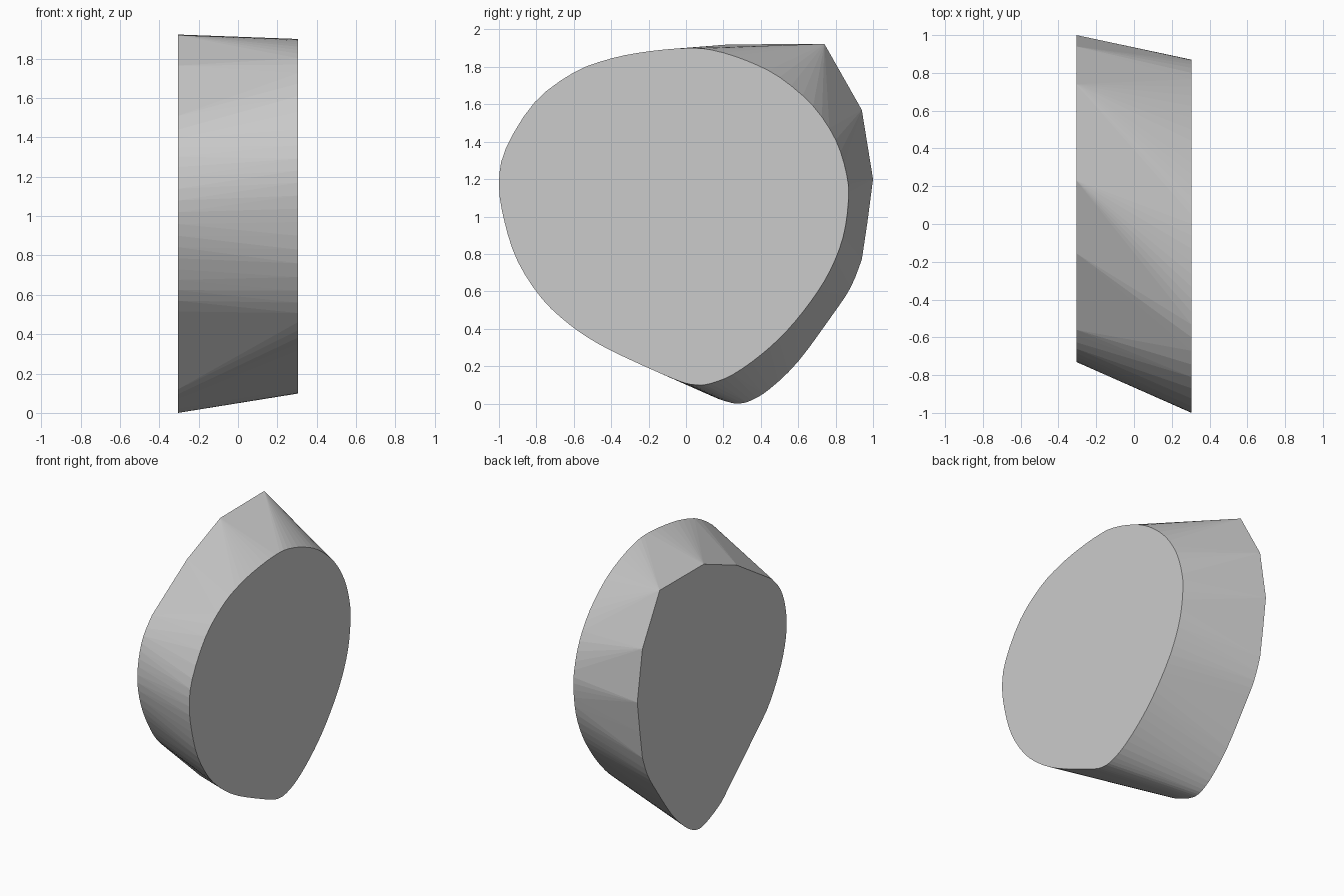
import bpy, bmesh
from mathutils import Vector

if "Cube" in bpy.data.objects:
    bpy.data.objects.remove(bpy.data.objects["Cube"])

HALF = 0.305  # half thickness along x


def spline(pts, closed=False, steps=3):
    """Catmull-Rom refinement of a (y, z) outline."""
    p = [Vector(q) for q in pts]
    n = len(p)
    at = (lambda i: p[i % n]) if closed else (lambda i: p[max(0, min(n - 1, i))])
    out = []
    for i in range(n if closed else n - 1):
        a, b, c, d = at(i - 1), at(i), at(i + 1), at(i + 2)
        for k in range(steps):
            t = k / steps
            out.append(0.5 * (2 * b + (c - a) * t + (2 * a - 5 * b + 4 * c - d) * t * t
                              + (3 * b - a - 3 * c + d) * t ** 3))
    return out if closed else out + [p[-1]]


# Smooth egg-shaped outline of the right face
egg = spline([
    (-1, 1.17), (-0.965, 1.36), (-0.81, 1.61), (-0.6, 1.77), (-0.4, 1.845),
    (-0.2, 1.883), (0, 1.9), (0.14, 1.89), (0.32, 1.835), (0.5, 1.745),
    (0.68, 1.59), (0.8, 1.41), (0.86, 1.22), (0.868, 1.08), (0.84, 0.89),
    (0.77, 0.71), (0.67, 0.55), (0.54, 0.39), (0.4, 0.26), (0.25, 0.155),
    (0.13, 0.107), (0.05, 0.1), (-0.05, 0.125), (-0.3, 0.235), (-0.47, 0.32),
    (-0.62, 0.42), (-0.77, 0.56), (-0.9, 0.76), (-0.97, 0.97)], closed=True)

# Left face: rounded lower edge, angular upper edge
lower = spline([
    (-0.56, 1.51), (-0.66, 1.395), (-0.715, 1.25), (-0.73, 1.08), (-0.69, 0.9),
    (-0.61, 0.73), (-0.5, 0.57), (-0.31, 0.4), (-0.08, 0.19), (0.03, 0.095),
    (0.15, 0.035), (0.22, 0.01), (0.28, 0.0), (0.35, 0.017), (0.45, 0.08),
    (0.6, 0.225), (0.78, 0.47), (0.88, 0.62), (0.94, 0.77)])
upper = [(0.97, 0.97), (1.0, 1.2), (0.94, 1.57), (0.74, 1.923),
         (0.23, 1.92), (-0.155, 1.765)]

# Wedge body: skin stretched between the two outlines
bm = bmesh.new()
for x, outline in ((HALF, egg), (-HALF, lower + upper)):
    for y, z in outline:
        bm.verts.new((x, y, z))
res = bmesh.ops.convex_hull(bm, input=bm.verts[:])
loose = {v for v in res["geom_interior"] + res["geom_unused"]
         if isinstance(v, bmesh.types.BMVert)}
bmesh.ops.delete(bm, geom=list(loose), context='VERTS')
bmesh.ops.dissolve_limit(bm, angle_limit=0.005, verts=bm.verts[:], edges=bm.edges[:])
bmesh.ops.recalc_face_normals(bm, faces=bm.faces[:])
mesh = bpy.data.meshes.new("wedge_body")
bm.to_mesh(mesh)
bm.free()
body = bpy.data.objects.new("wedge_body", mesh)
bpy.context.collection.objects.link(body)
